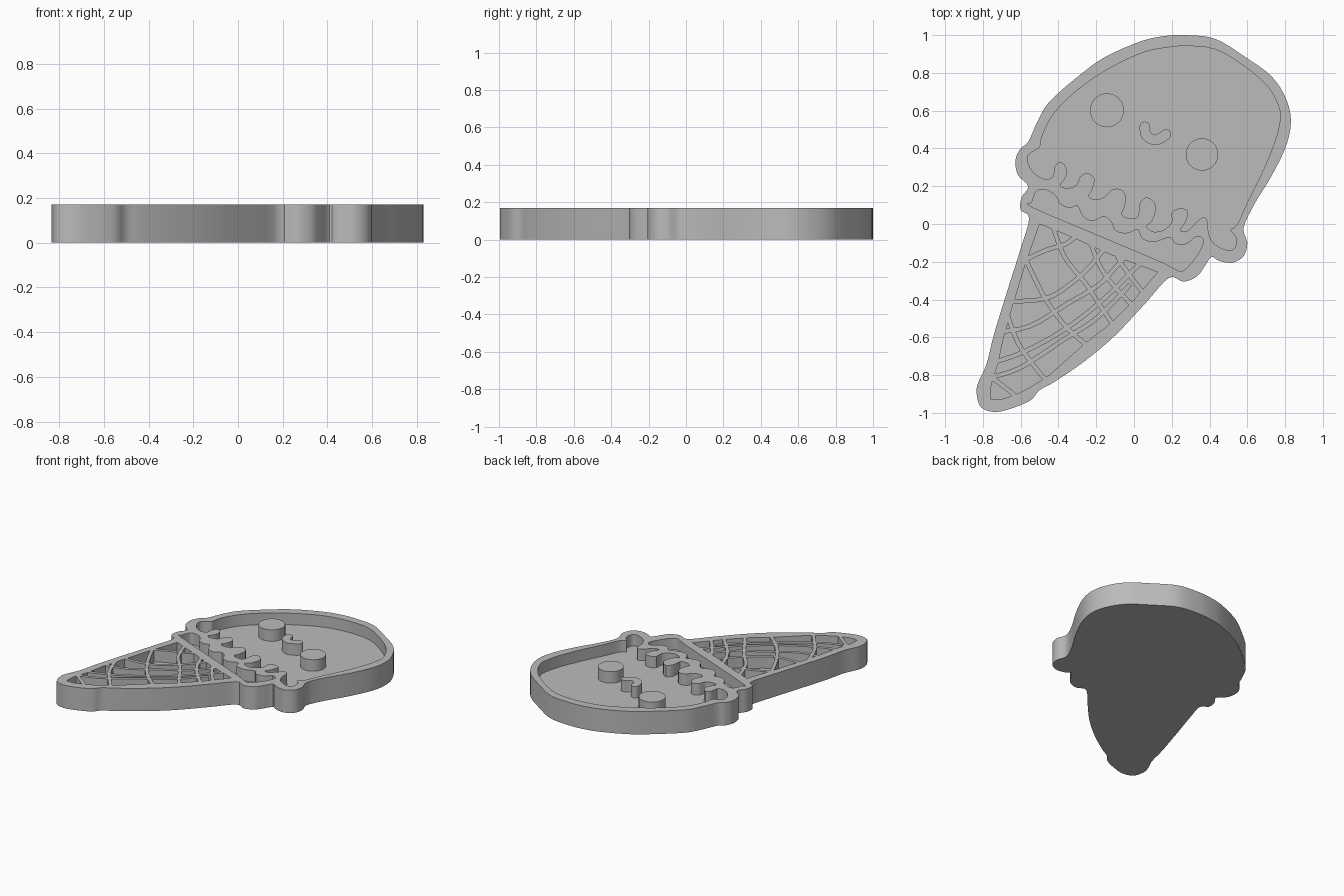
import bpy, bmesh, math
from mathutils import Vector

if "Cube" in bpy.data.objects:
    bpy.data.objects.remove(bpy.data.objects["Cube"])

TOP, FLOOR = 0.17, 0.085
grey = bpy.data.materials.new("plain grey")
grey.diffuse_color = (0.5, 0.5, 0.5, 1)
grey.use_nodes = True
grey.node_tree.nodes["Principled BSDF"].inputs["Base Color"].default_value = grey.diffuse_color


def spline(pts, closed=True, steps=4):
    """Smooth curve through points given in hundredths of a unit."""
    p = [Vector(q) / 100 for q in pts]
    n, out = len(p), []
    at = (lambda i: p[i % n]) if closed else (lambda i: p[max(0, min(n - 1, i))])
    for i in range(n if closed else n - 1):
        a, b, c, d = at(i - 1), at(i), at(i + 1), at(i + 2)
        for k in range(steps):
            t = k / steps
            out.append(0.5 * (2 * b + (c - a) * t + (2 * a - 5 * b + 4 * c - d) * t * t
                              + (3 * b - a - 3 * c + d) * t ** 3))
    if not closed:
        out.append(p[-1])
    return out


def ribbon(pts, width, round_ends=False):
    """Outline of a constant-width strip along an open curve."""
    c = spline(pts, False)
    left, right = [], []
    for i, p in enumerate(c):
        d = (c[min(i + 1, len(c) - 1)] - c[max(i - 1, 0)]).normalized()
        s = Vector((-d.y, d.x)) * width / 2
        left.append(p + s)
        right.append(p - s)
    caps = [[], []]
    if round_ends:
        for e, (mid, side) in enumerate(((c[-1], left[-1] - c[-1]), (c[0], right[0] - c[0]))):
            for k in range(1, 6):
                a = -math.pi * k / 6
                caps[e].append(mid + Vector((side.x * math.cos(a) - side.y * math.sin(a),
                                             side.x * math.sin(a) + side.y * math.cos(a))))
    return left + caps[0] + right[::-1] + caps[1]


def prism(name, outline, z0, z1):
    bm = bmesh.new()
    f = bm.faces.new([bm.verts.new((p.x, p.y, z0)) for p in outline])
    ext = bmesh.ops.extrude_face_region(bm, geom=[f])
    for v in ext["geom"]:
        if isinstance(v, bmesh.types.BMVert):
            v.co.z = z1
    bmesh.ops.recalc_face_normals(bm, faces=bm.faces)
    me = bpy.data.meshes.new(name)
    bm.to_mesh(me)
    bm.free()
    me.materials.append(grey)
    ob = bpy.data.objects.new(name, me)
    bpy.context.collection.objects.link(ob)
    return ob


def cut(ob, cutter):
    """Subtract the cutter, apply, and remove the cutter."""
    m = ob.modifiers.new("cut", "BOOLEAN")
    m.operation, m.solver, m.object = "DIFFERENCE", "EXACT", cutter
    bpy.context.view_layer.objects.active = ob
    bpy.ops.object.modifier_apply(modifier=m.name)
    bpy.data.objects.remove(cutter)


# Outer silhouette of the cone and scoop
silhouette = [
    (28, 100), (43, 98), (58, 89), (73, 78), (81, 65), (83, 53), (80, 40), (72, 24), (64, 11),
    (58, -2), (60, -10), (58, -17), (52, -20.5), (45, -19.5), (41, -17.5), (37, -23), (33, -28),
    (26, -30.5), (18.5, -28.5), (6, -42), (-10, -59), (-26, -72.5), (-42, -83.5), (-50, -88),
    (-55, -93.5), (-66, -98), (-74, -99.5), (-81, -97), (-83.3, -90), (-82.5, -84), (-78, -74),
    (-74, -58), (-66, -32), (-60, -13), (-55.5, 3), (-60, 7.5), (-59.5, 14), (-56, 20),
    (-61.5, 26), (-62.7, 34), (-60, 40), (-56, 43.5), (-51, 54.5), (-45, 64.5), (-31, 77),
    (-16, 88), (3, 96.5), (16, 99.5)]
body = prism("ice_cream_body", spline(silhouette), 0, TOP)

# Scoop pocket: smooth dome above, dripping edge below
dome = [
    (54.5, -0.5), (60, 11.5), (67.5, 26.5), (74, 42), (77, 53), (77, 61), (71, 72.5), (58.5, 83.5),
    (43, 92.5), (28, 94.2), (18, 93.5), (5.5, 91), (-10, 84), (-26, 74), (-38, 63.5), (-45, 54.5),
    (-49, 45.5), (-50, 40.5), (-55, 37.5)]
drips = [
    (-56.5, 34), (-53.5, 27.5), (-47.5, 23.8), (-43, 25), (-42, 30.5), (-39, 32.8), (-36, 30),
    (-36, 25), (-39, 20.5), (-35.5, 19), (-30.5, 20.5), (-28.5, 25), (-24.5, 27), (-21, 24),
    (-22, 18.5), (-24, 14.5), (-20, 13), (-15.5, 14.5), (-12, 18), (-7.5, 18.5), (-4.5, 15),
    (-5, 9), (-6.5, 5), (-2.5, 3), (2, 4), (3, 10.5), (6.5, 14.2), (11, 11), (11.5, 7),
    (9.5, 1.5), (6.5, -1.5), (11, -4.2), (17, -2.5), (20, 1.5), (20, 6), (24, 8.3), (28.5, 7),
    (27.5, 1.5), (24.5, -3.5), (28.5, -3.5), (32.5, 0.5), (36.5, 3.5), (39, 1.5), (39.5, -5),
    (42.5, -10.5), (49.5, -14), (53.5, -12.5), (54, -7), (51, -3)]
cut(body, prism("scoop_pocket", spline(dome + drips, steps=3), FLOOR, 0.3))

# Collar pocket between the drips and the cone rim
collar = [
    (-51.5, 17.5), (-46.5, 18), (-41.5, 15), (-39, 10.5), (-34, 8.5), (-30, 9.5), (-27, 4),
    (-22, 1.5), (-16, 4), (-12, 1), (-10, -3.5), (-4, -5), (2, -3), (4.5, -8), (11, -9.5),
    (19, -7), (22, -10.5), (28, -10.5), (33, -6.5), (36.5, -8), (36, -12), (32, -18.5),
    (26, -24.8), (21, -23.5), (13.5, -19.7), (-20, -5.5), (-54, 9), (-54, 11.5)]
cut(body, prism("collar_pocket", spline(collar, steps=3), FLOOR, 0.3))

# Cone pocket, divided by curved waffle ribs
cone = [
    (-50, 0), (-34, -6.5), (-13, -16), (12.5, -25.5), (0, -40), (-13, -53), (-27, -64),
    (-45, -80), (-55, -86.5), (-63, -90.5), (-71, -93), (-76, -92.5), (-75.5, -85),
    (-72, -74), (-69, -60), (-65, -46), (-58, -23)]
ribs = [
    [(-64, -22), (-47, -14), (-36, -10.5), (-28, -4)],
    [(-70, -41), (-47, -39.5), (-32, -30.5), (-22, -21), (-12, -8)],
    [(-74, -57.5), (-55, -54), (-35, -42), (-19, -32.5), (-8, -21), (0, -12)],
    [(-77, -74), (-59, -68), (-37, -56), (-18, -41.5), (-4, -28), (6, -18)],
    [(-80, -82), (-61, -76.5), (-37, -61), (-20, -50), (-2, -32)],
    [(-82, -78), (-73, -83), (-59, -94)],
    [(-70, -38), (-65, -54), (-59, -67), (-44, -86)],
    [(-60, -12), (-54, -26), (-46, -41), (-35, -55.5), (-20, -68)],
    [(-44, 2), (-37, -17), (-26, -31), (-18, -43), (-8, -58)],
    [(-25, -3), (-20, -18), (-13, -30), (2, -46)],
    [(-12, -10), (-6, -22), (6, -38)]]
pocket = prism("cone_pocket", [Vector(p) / 100 for p in cone], FLOOR, 0.3)
for path in ribs:
    cut(pocket, prism("rib", ribbon(path, 0.024), 0, 0.4))
cut(body, pocket)

# Raised face on the scoop: two round eyes and a small smile
for name, cx, cy, r in (("left_eye", -0.143, 0.602, 0.09), ("right_eye", 0.36, 0.368, 0.086)):
    ring = [Vector((cx + r * math.cos(a * math.pi / 16), cy + r * math.sin(a * math.pi / 16)))
            for a in range(32)]
    prism(name, ring, FLOOR - 0.01, TOP)
prism("smile", ribbon([(5.7, 51.5), (6.5, 47), (11, 44.5), (15, 46), (17, 47.5)], 0.055, True),
      FLOOR - 0.01, TOP)

# Smooth the curved walls, keep the rims crisp
for ob in bpy.context.scene.objects:
    ob.select_set(True)
bpy.context.view_layer.objects.active = body
bpy.ops.object.shade_smooth_by_angle(angle=math.radians(30))
